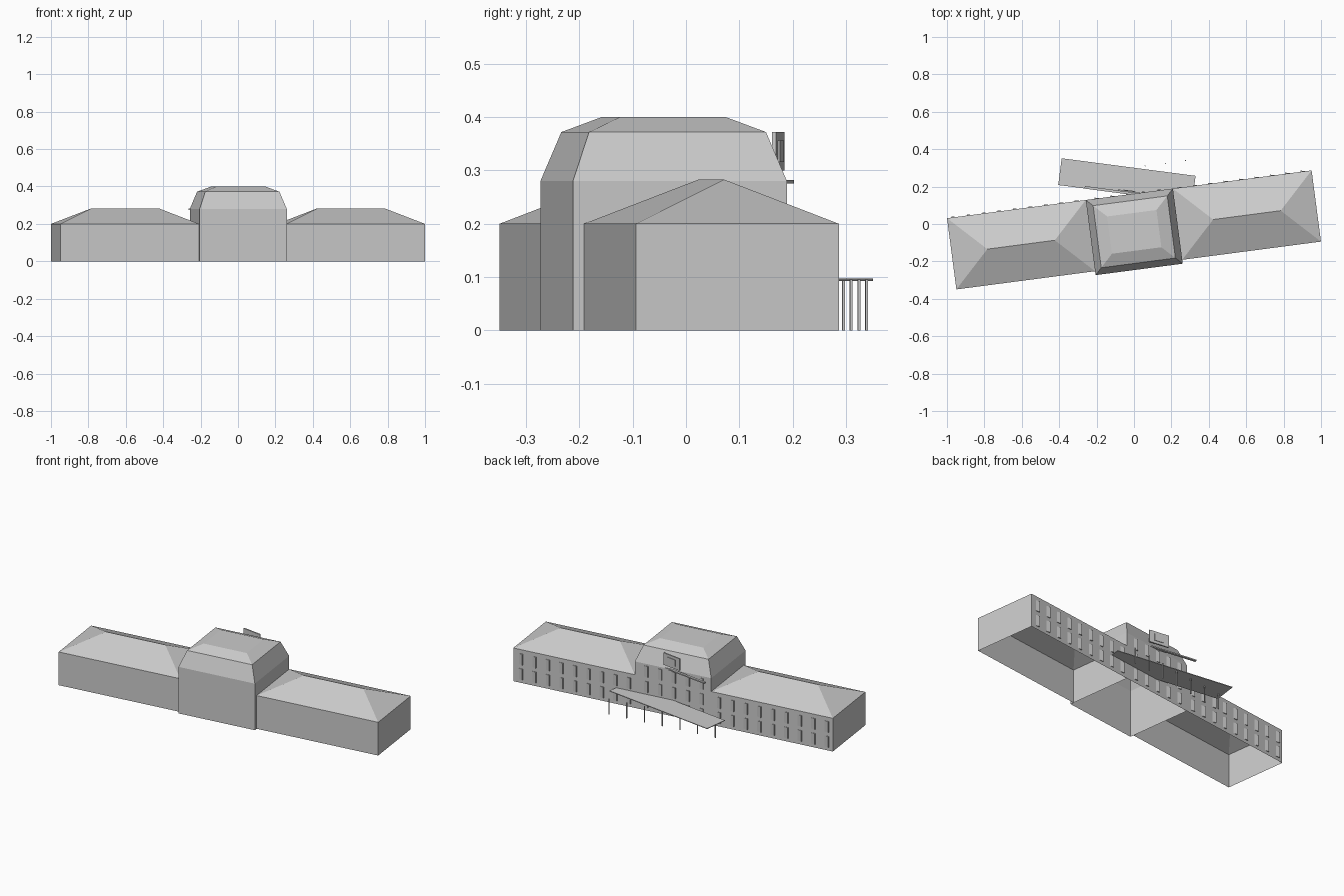
import bpy, bmesh
from math import radians, cos, sin
from mathutils import Matrix, Vector

cube = bpy.data.objects.get("Cube")
if cube:
    bpy.data.objects.remove(cube, do_unlink=True)

mat = bpy.data.materials.new("plain grey")
mat.use_nodes = True
grey = (0.6, 0.6, 0.6, 1)
mat.diffuse_color = grey
mat.node_tree.nodes["Principled BSDF"].inputs["Base Color"].default_value = grey

TURN = radians(7.47)          # building yaw; attached details yaw the other way
FRAME = Matrix.Translation((0, -0.0315, 0)) @ Matrix.Rotation(TURN, 4, "Z")
DEPTH = 0.192                 # half depth of the wings
CENTRE = 0.235                # half width of the central block


def finish(bm, name):
    bmesh.ops.recalc_face_normals(bm, faces=bm.faces)
    mesh = bpy.data.meshes.new(name)
    bm.to_mesh(mesh)
    bm.free()
    mesh.materials.append(mat)
    obj = bpy.data.objects.new(name, mesh)
    bpy.context.collection.objects.link(obj)
    return obj


def stacked_block(name, rings):
    """Join rectangles (u0, u1, v0, v1, z) upwards; open below, capped on top."""
    bm = bmesh.new()
    loops = []
    for u0, u1, v0, v1, z in rings:
        corners = ((u0, v0), (u1, v0), (u1, v1), (u0, v1))
        loops.append([bm.verts.new(FRAME @ Vector((u, v, z))) for u, v in corners])
    for low, high in zip(loops, loops[1:]):
        for i in range(4):
            j = (i + 1) % 4
            bm.faces.new((low[i], low[j], high[j], high[i]))
    bm.faces.new(loops[-1])
    bmesh.ops.remove_doubles(bm, verts=bm.verts, dist=0.0001)
    return finish(bm, name)


def add_box(bm, centre, size, yaw):
    m = (Matrix.Translation(centre) @ Matrix.Rotation(yaw, 4, "Z")
         @ Matrix.Diagonal((*size, 1)))
    bmesh.ops.create_cube(bm, size=1, matrix=m)


def box(name, centre, size, yaw=-TURN):
    bm = bmesh.new()
    add_box(bm, centre, size, yaw)
    return finish(bm, name)


# Hipped wings
for name, u0, u1 in (("right_wing", -0.983, -CENTRE), ("left_wing", CENTRE, 0.983)):
    stacked_block(name, [
        (u0, u1, -DEPTH, DEPTH, 0),
        (u0, u1, -DEPTH, DEPTH, 0.2),
        (u0 + DEPTH, u1 - DEPTH, 0, 0, 0.283)])


# Central block with a two-pitch roof
def centre_ring(inset, z):
    return (-CENTRE + inset, CENTRE - inset, -0.213 + inset, DEPTH - inset, z)


stacked_block("central_block", [
    centre_ring(0, 0), centre_ring(0, 0.28),
    centre_ring(0.035, 0.372), centre_ring(0.102, 0.4)])

# Rear windows, each turned so that one side stands proud of the wall
windows = bmesh.new()


def window(u, z):
    add_box(windows, FRAME @ Vector((u, DEPTH - 0.002, z)), (0.036, 0.008, 0.065), -TURN)


for side in (-1, 1):
    for i in range(9):
        for z in (0.053, 0.143):
            window(side * (CENTRE + 0.042 + i * 0.083), z)
for i in range(-2, 3):
    for z in (0.053, 0.143, 0.235):
        window(i * 0.085, z)
finish(windows, "rear_windows")

# Entrance canopy and its columns
box("canopy", (-0.038, 0.233, 0.095), (0.722, 0.144, 0.004))
columns = bmesh.new()
for i in range(7):
    add_box(columns, (0.276 - 0.108 * i, 0.339 - 0.0145 * i, 0.0475),
            (0.005, 0.005, 0.095), TURN)
finish(columns, "canopy_columns")

# Rear ledge and roof panel
box("rear_ledge", (-0.08, 0.172, 0.279), (0.37, 0.014, 0.007))
box("roof_panel", (-0.027, 0.173, 0.336), (0.12, 0.008, 0.072))
box("roof_panel_face", (-0.0265, 0.177, 0.336), (0.06, 0.006, 0.04))
